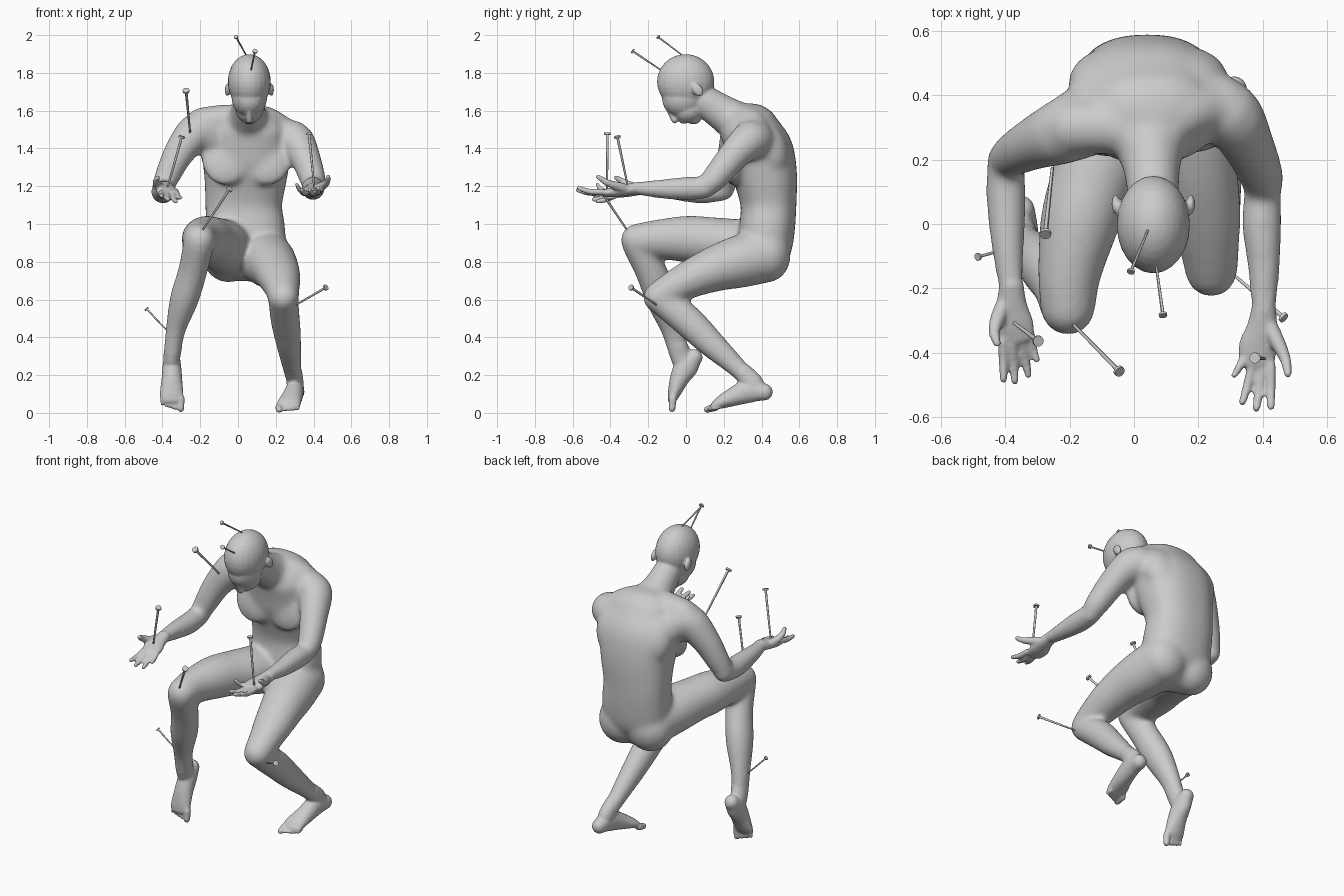
import bpy, bmesh
from math import sin, cos, pi, copysign
from mathutils import Vector, Matrix

X, Y = Vector((1, 0, 0)), Vector((0, 1, 0))


def catmull(p, q, r, s, t):
    return 0.5 * (2 * q + (r - p) * t + (2 * p - 5 * q + 4 * r - s) * t * t + (3 * q - p - 3 * r + s) * t ** 3)


def loft(bm, rows, side=X, n=20, sub=4, square=1):
    """Round-ended limb through rows of (x, y, z, half width, half depth)."""
    rows = [Vector(r if len(r) == 5 else (*r, r[3])) for r in rows]
    ext = [rows[0] * 2 - rows[1]] + rows + [rows[-1] * 2 - rows[-2]]
    pts = []
    for i in range(1, len(ext) - 2):
        pts += [catmull(*ext[i - 1:i + 3], k / sub) for k in range(sub)]
    pts.append(rows[-1])
    cen = [Vector(p[:3]) for p in pts]
    tan = [(cen[min(i + 1, len(cen) - 1)] - cen[max(i - 1, 0)]).normalized() for i in range(len(cen))]
    st = [(c, t, p[3], p[4]) for c, t, p in zip(cen, tan, pts)]

    def dome(s, sign):
        c, t, a, b = s
        return [(c + t * sign * min(a, b) * sin(w), t, a * cos(w), b * cos(w)) for w in (0.4, 0.8, 1.15, 1.4)]

    st = dome(st[0], -1)[::-1] + st + dome(st[-1], 1)
    wave = [2 * pi * k / n for k in range(n)]
    rnd = [(copysign(abs(cos(w)) ** square, cos(w)), copysign(abs(sin(w)) ** square, sin(w))) for w in wave]
    rings = []
    for c, t, a, b in st:
        s = (side - t * side.dot(t)).normalized()
        u = t.cross(s)
        rings.append([bm.verts.new(c + s * a * p + u * b * q) for p, q in rnd])
    for r0, r1 in zip(rings, rings[1:]):
        for k in range(n):
            bm.faces.new((r0[k], r0[(k + 1) % n], r1[(k + 1) % n], r1[k]))
    bm.faces.new(rings[0][::-1])
    bm.faces.new(rings[-1])


def ball(bm, c, r, pitch=0):
    m = Matrix.Translation(c) @ Matrix.Rotation(pitch, 4, 'X') @ Matrix.Diagonal((*r, 1))
    bmesh.ops.create_uvsphere(bm, u_segments=24, v_segments=16, radius=1, matrix=m)


def finish(bm, name, voxel=0, smooth=0):
    bmesh.ops.recalc_face_normals(bm, faces=bm.faces)
    me = bpy.data.meshes.new(name)
    bm.to_mesh(me)
    bm.free()
    ob = bpy.data.objects.new(name, me)
    bpy.context.collection.objects.link(ob)
    if voxel:
        rm = ob.modifiers.new("fuse", 'REMESH')
        rm.mode, rm.voxel_size, rm.use_smooth_shade = 'VOXEL', voxel, True
        sm = ob.modifiers.new("soften", 'SMOOTH')
        sm.factor, sm.iterations = 0.5, smooth
    return ob


# torso and neck
bm = bmesh.new()
loft(bm, [(.042, .40, .82, .175, .125), (.042, .415, .88, .205, .145), (.04, .428, .97, .21, .148),
          (.03, .437, 1.1, .203, .148), (.04, .42, 1.25, .22, .17), (.045, .387, 1.38, .235, .182),
          (.05, .345, 1.48, .215, .16)], n=32, square=.85)
loft(bm, [(.05, .36, 1.46, .17, .14), (.05, .26, 1.545, .12, .11), (.055, .175, 1.60, .09, .095),
          (.06, .08, 1.665, .08, .084)])
# chest, shoulder blades and buttocks
for x, y in ((-.065, .265), (.155, .275)):
    ball(bm, (x, y, 1.34), (.13, .05, .14), -.2)
for x, y in ((-.08, .435), (.17, .44)):
    ball(bm, (x, y, 1.40), (.125, .10, .16), .35)
for x in (-.05, .14):
    ball(bm, (x, .43, .835), (.14, .125, .145))
# shoulder slopes
loft(bm, [(.05, .27, 1.55, .08), (-.08, .30, 1.55, .083), (-.19, .30, 1.53, .088)], Y)
loft(bm, [(.05, .27, 1.55, .08), (.15, .34, 1.54, .083), (.25, .365, 1.465, .09)], Y)
# right arm
loft(bm, [(-.13, .33, 1.46, .115), (-.215, .29, 1.49, .105), (-.31, .25, 1.38, .083),
          (-.375, .215, 1.25, .068), (-.40, .195, 1.185, .058)], Y)
loft(bm, [(-.40, .20, 1.18, .058), (-.397, .08, 1.17, .063), (-.392, -.07, 1.18, .052),
          (-.38, -.22, 1.195, .038, .032)])
# left arm
loft(bm, [(.20, .375, 1.43, .115), (.295, .34, 1.445, .103), (.352, .25, 1.36, .083),
          (.395, .15, 1.24, .07), (.40, .10, 1.195, .058)], Y)
loft(bm, [(.40, .10, 1.19, .058), (.397, .0, 1.188, .063), (.403, -.13, 1.185, .052),
          (.403, -.29, 1.19, .038, .032)])
# right leg, raised
loft(bm, [(-.045, .40, .865, .145, .145), (-.09, .25, .89, .145, .138), (-.135, .12, .91, .13, .128),
          (-.17, 0, .92, .123, .124), (-.20, -.15, .92, .10, .104), (-.205, -.26, .915, .086, .088)], n=24)
loft(bm, [(-.207, -.26, .90, .083), (-.24, -.185, .75, .078, .085), (-.285, -.125, .60, .077, .088),
          (-.33, -.07, .44, .054, .064), (-.35, -.035, .30, .046, .054)])
# left leg, lowered
loft(bm, [(.135, .40, .83, .15, .145), (.165, .28, .80, .144, .14), (.195, .16, .765, .128, .123),
          (.22, .03, .712, .113, .103), (.235, -.08, .655, .093, .088), (.24, -.145, .612, .083, .083)], n=24)
loft(bm, [(.24, -.14, .60, .08, .076), (.25, 0, .495, .079, .086), (.268, .13, .37, .068, .075),
          (.285, .26, .25, .053, .056), (.30, .35, .165, .044, .048)])
core = finish(bm, "body", .010, 32)
soft = bpy.data.meshes.new_from_object(core.evaluated_get(bpy.context.evaluated_depsgraph_get()))
bpy.data.objects.remove(core)

# the details below are fused onto the softened trunk and limbs
bm = bmesh.new()
bm.from_mesh(soft)

# head, bowed forward
ball(bm, (.06, -.002, 1.753), (.114, .152, .146))
ball(bm, (.06, -.01, 1.67), (.094, .118, .105), .3)
ball(bm, (.06, .015, 1.61), (.074, .085, .075), .3)
ball(bm, (.06, .04, 1.56), (.038, .04, .033))
ball(bm, (.06, -.10, 1.665), (.062, .022, .014), .7)
loft(bm, [(.06, -.10, 1.64, .013, .018), (.06, -.08, 1.59, .015, .018), (.06, -.06, 1.55, .02, .018)], n=12)
ball(bm, (.06, -.012, 1.548), (.032, .022, .018), .3)
for s in (-1, 1):
    ball(bm, (.06 + s * .117, .062, 1.71), (.013, .027, .038), .6)
    ball(bm, (.06 + s * .108, .05, 1.705), (.015, .016, .024), .6)


# open hands, palms up
def hand(palm, fingers, thumb):
    loft(bm, palm)
    for (bx, by, bz), (tx, ty, tz), r in fingers:
        mid = ((bx + tx) / 2, (by + ty) / 2, (bz + tz) / 2 - .008)
        loft(bm, [(bx, by, bz, r * 1.3), (*mid, r * 1.25), (tx, ty + r, tz, r)], n=12)
    loft(bm, thumb, n=12)


hand([(-.38, -.19, 1.196, .038, .032), (-.38, -.25, 1.183, .048, .03), (-.372, -.31, 1.17, .06, .027),
      (-.362, -.355, 1.16, .056, .021)],
     [((-.405, -.36, 1.165), (-.405, -.495, 1.15), .0125), ((-.378, -.37, 1.16), (-.37, -.50, 1.13), .0125),
      ((-.347, -.365, 1.155), (-.328, -.48, 1.12), .012), ((-.322, -.345, 1.16), (-.302, -.433, 1.14), .0105)],
     [(-.395, -.23, 1.185, .026), (-.422, -.29, 1.2, .024), (-.434, -.335, 1.225, .018), (-.425, -.37, 1.245, .013)])
hand([(.403, -.26, 1.19, .038, .032), (.398, -.32, 1.18, .048, .03), (.385, -.38, 1.17, .06, .027),
      (.381, -.43, 1.165, .056, .021)],
     [((.425, -.44, 1.17), (.425, -.58, 1.19), .0125), ((.397, -.45, 1.165), (.38, -.585, 1.18), .0125),
      ((.367, -.44, 1.165), (.337, -.565, 1.18), .012), ((.34, -.415, 1.17), (.311, -.48, 1.21), .0105)],
     [(.413, -.30, 1.182, .026), (.445, -.365, 1.2, .024), (.47, -.42, 1.22, .018), (.478, -.465, 1.25, .013)])


# feet with toes
def foot(rows, root, step, aim):
    loft(bm, rows)
    for i in range(5):
        r = .022 if i == 0 else .016 - .001 * i
        a = Vector(root) + Vector(step) * (i + (.35 if i else 0))
        b = a + Vector(aim) * (1 - .09 * i)
        loft(bm, [(*a, r), (*((a + b) / 2), r * .9), (*b, r * .85)], n=12)


foot([(-.35, .045, .295, .042, .045), (-.35, .005, .25, .049, .064), (-.35, -.035, .18, .055, .051),
      (-.352, -.064, .10, .063, .033), (-.352, -.075, .07, .06, .022)],
     (-.303, -.07, .075), (-.0225, 0, .001), (0, -.004, -.053))
foot([(.31, .417, .11, .042, .045), (.302, .34, .118, .048, .064), (.288, .25, .085, .055, .05),
      (.27, .175, .052, .063, .032), (.268, .15, .038, .06, .021)],
     (.218, .155, .03), (.0225, .004, 0), (0, -.043, -.012))
# bridge from each shin into its heel
loft(bm, [(-.34, -.045, .36, .046, .052), (-.35, -.025, .30, .045, .058), (-.35, .0, .25, .043, .058)])
loft(bm, [(.295, .30, .215, .045, .05), (.302, .35, .16, .045, .057), (.305, .37, .12, .043, .052)])
finish(bm, "body", .007, 5)


# nails: tip on the skin, head, head radius
nails = [((.045, -.015, 1.89), (-.01, -.147, 1.99), .012), ((.068, -.125, 1.81), (.09, -.282, 1.915), .013),
         ((-.255, .16, 1.50), (-.275, -.03, 1.705), .018), ((-.375, -.305, 1.185), (-.298, -.363, 1.46), .017),
         ((.405, -.418, 1.18), (.376, -.416, 1.478), .017), ((-.19, -.31, .965), (-.046, -.457, 1.183), .017),
         ((-.37, -.07, .43), (-.484, -.102, .55), .012), ((.312, -.16, .575), (.464, -.29, .663), .016)]
for i, (tip, top, r) in enumerate(nails):
    tip, top = Vector(tip), Vector(top)
    d = top - tip
    rot = d.to_track_quat('Z', 'Y').to_matrix().to_4x4()
    bm = bmesh.new()
    bmesh.ops.create_cone(bm, cap_ends=True, segments=12, radius1=r * .28, radius2=r * .42, depth=d.length + .02,
                          matrix=Matrix.Translation((tip + top) / 2 - d.normalized() * .01) @ rot)
    bmesh.ops.create_cone(bm, cap_ends=True, segments=16, radius1=r, radius2=r, depth=r * .6,
                          matrix=Matrix.Translation(top) @ rot)
    ob = finish(bm, f"nail_{i + 1}")
    bpy.context.view_layer.objects.active = ob
    ob.select_set(True)
    bpy.ops.object.shade_smooth_by_angle()
    ob.select_set(False)
